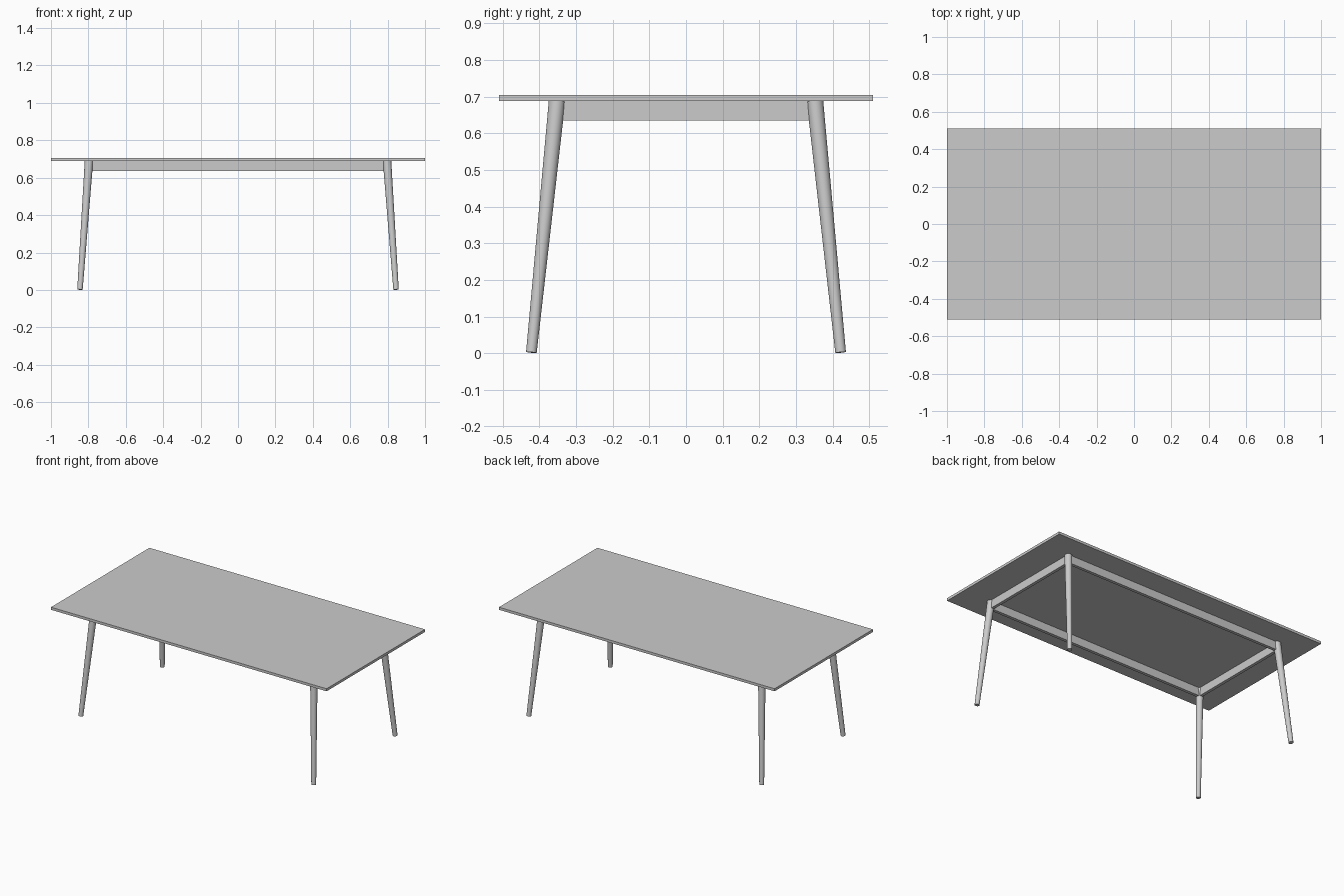
import bpy
from mathutils import Vector

if "Cube" in bpy.data.objects:
    bpy.data.objects.remove(bpy.data.objects["Cube"])


def box(name, center, size):
    bpy.ops.mesh.primitive_cube_add(size=1, location=center)
    ob = bpy.context.object
    ob.name = name
    ob.scale = size
    bpy.ops.object.transform_apply(location=False, rotation=False, scale=True)
    return ob


def leg(name, foot, head, r_foot, r_head):
    axis = head - foot
    bpy.ops.mesh.primitive_cone_add(vertices=32, radius1=r_foot, radius2=r_head,
                                    depth=axis.length, location=(foot + head) / 2)
    ob = bpy.context.object
    ob.name = name
    ob.rotation_mode = 'QUATERNION'
    ob.rotation_quaternion = Vector((0, 0, 1)).rotation_difference(axis)
    bpy.ops.object.shade_smooth_by_angle()
    return ob


TOP_Z, UNDER_Z, APRON_Z = 0.705, 0.688, 0.635
LX, LY = 0.797, 0.352            # leg centres under the top

# Table top
box("table_top", (0, 0, (TOP_Z + UNDER_Z) / 2), (2.0, 1.02, TOP_Z - UNDER_Z))

# Splayed tapered legs
for sx, side in ((-1, "left"), (1, "right")):
    for sy, end in ((-1, "front"), (1, "back")):
        leg(f"{end}_{side}_leg",
            Vector((sx * 0.845, sy * 0.422, 0.002)),
            Vector((sx * LX, sy * LY, UNDER_Z)), 0.0145, 0.0225)

# Apron rails between the legs
h, mid = UNDER_Z - APRON_Z, (UNDER_Z + APRON_Z) / 2
for s, end in ((-1, "front"), (1, "back")):
    box(f"{end}_apron", (0, s * LY, mid), (2 * LX, 0.02, h))
for s, side in ((-1, "left"), (1, "right")):
    box(f"{side}_apron", (s * LX, 0, mid), (0.02, 2 * LY, h))
